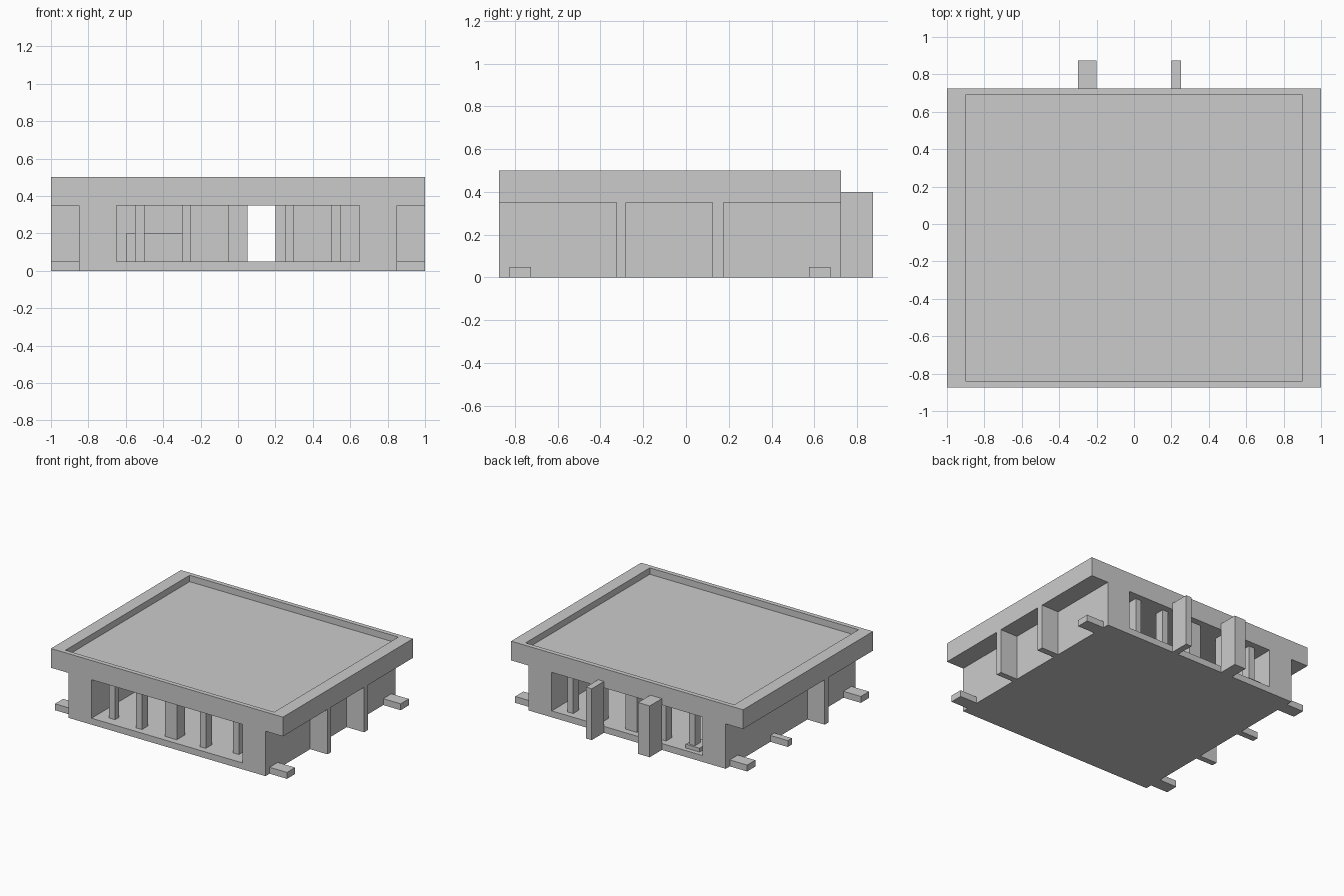
import bpy, bmesh

if "Cube" in bpy.data.objects:
    bpy.data.objects.remove(bpy.data.objects["Cube"])

Y0, Y1 = -0.875, 0.725      # front and back of the main block
FLOOR, CEIL = 0.05, 0.35


def finish(name, bm):
    bmesh.ops.recalc_face_normals(bm, faces=bm.faces)
    me = bpy.data.meshes.new(name)
    bm.to_mesh(me)
    bm.free()
    ob = bpy.data.objects.new(name, me)
    bpy.context.collection.objects.link(ob)
    return ob


def box_bm(x, y, z):
    bm = bmesh.new()
    bmesh.ops.create_cube(bm, size=1)
    for v in bm.verts:
        v.co = [r[0] if c < 0 else r[1] for c, r in zip(v.co, (x, y, z))]
    return bm


def box(name, x, y, z):
    return finish(name, box_bm(x, y, z))


# Roof slab with a sunken top
bm = box_bm((-1, 1), (Y0, Y1), (CEIL, 0.5))
bm.normal_update()
top = max(bm.faces, key=lambda f: f.calc_center_median().z)
bmesh.ops.inset_individual(bm, faces=[top], thickness=0.05)
for v in top.verts:
    v.co.x = 0.9 if v.co.x > 0 else -0.9
sunk = bmesh.ops.extrude_discrete_faces(bm, faces=[top])["faces"][0]
bmesh.ops.translate(bm, verts=sunk.verts, vec=(0, 0, -0.05))
finish("roof", bm)

# Base and side walls: U profile run from front to back
bm = bmesh.new()
profile = [(-.85, 0), (.85, 0), (.85, CEIL), (.65, CEIL), (.65, FLOOR),
           (-.65, FLOOR), (-.65, CEIL), (-.85, CEIL)]
face = bm.faces.new([bm.verts.new((x, Y0, z)) for x, z in profile])
ext = bmesh.ops.extrude_face_region(bm, geom=[face])
verts = [g for g in ext["geom"] if isinstance(g, bmesh.types.BMVert)]
bmesh.ops.translate(bm, verts=verts, vec=(0, Y1 - Y0, 0))
finish("body", bm)

# Columns just inside the front and back openings
columns = [(-.55, -.5, .05, .05), (-.3, -.25, .025, .075), (-.05, .05, .025, .1),
           (.25, .3, .025, .075), (.5, .55, .075, .05)]
for x0, x1, gap, depth in columns:
    a = Y0 + 0.025 + gap
    box("front_column", (x0, x1), (a, a + depth), (FLOOR, CEIL))
    b = Y1 - 0.05
    box("back_column", (x0, x1), (b - max(depth, .07), b), (FLOOR, CEIL))

# Inner partitions, leaving a clear gap right of centre
box("left_partition", (-.65, 0), (-.05, 0), (FLOOR, CEIL))
box("right_partition", (.25, .65), (.125, .175), (FLOOR, CEIL))
box("inner_bench", (-.6, -.3), (-.2, -.05), (FLOOR, .2))
box("back_plinth", (-.6, -.48), (.56, .69), (FLOOR, .08))

# Side fins and low feet
for s in (-1, 1):
    side = sorted((s * .85, s))
    box("side_fin", side, (-.325, -.28), (0, CEIL))
    box("side_fin", side, (.125, .175), (0, CEIL if s > 0 else FLOOR))
    for y in (-.825, .575):
        box("foot", side, (y, y + .1), (0, FLOOR))

# Back buttresses
box("wide_buttress", (-.3, -.2), (Y1, .875), (0, .4))
box("narrow_buttress", (.2, .25), (Y1, .875), (0, .4))
